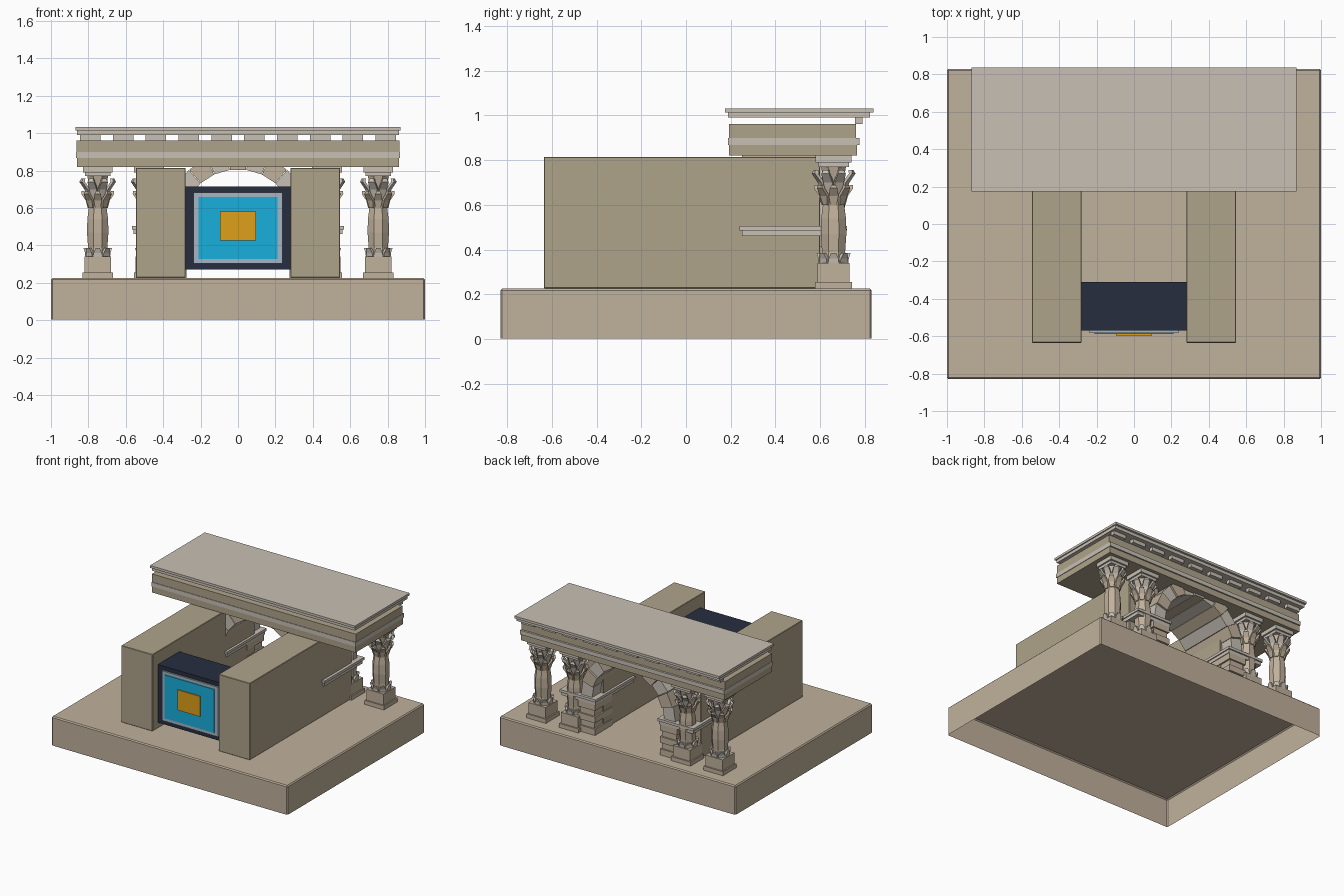
import bpy, bmesh, math
from mathutils import Matrix, Vector

if "Cube" in bpy.data.objects:
    bpy.data.objects.remove(bpy.data.objects["Cube"])

def mat(name, *c):
    m = bpy.data.materials.new(name)
    m.diffuse_color = (*c, 1)
    m.use_nodes = True
    m.node_tree.nodes["Principled BSDF"].inputs["Base Color"].default_value = m.diffuse_color
    return m

STONE = mat("stone", .53, .44, .33)
WALL = mat("wall_stone", .43, .37, .26)
PALE = mat("pale_stone", .58, .53, .46)
NAVY = mat("navy", .02, .027, .05)
GREY = mat("frame_grey", .38, .46, .55)
CYAN = mat("cyan", .01, .43, .72)
GOLD = mat("gold", .73, .35, .01)

def finish(name, bm, m, bevel=0):
    me = bpy.data.meshes.new(name)
    bmesh.ops.recalc_face_normals(bm, faces=bm.faces)
    bm.to_mesh(me)
    bm.free()
    ob = bpy.data.objects.new(name, me)
    bpy.context.collection.objects.link(ob)
    me.materials.append(m)
    if bevel:
        b = ob.modifiers.new("bevel", 'BEVEL')
        b.width, b.segments = bevel, 1
    return ob

def add_box(bm, x, y, z):
    c = [(a + b) / 2 for a, b in (x, y, z)]
    s = [b - a for a, b in (x, y, z)]
    bmesh.ops.create_cube(bm, size=1, matrix=Matrix.Translation(c) @ Matrix.Diagonal((*s, 1)))

def box(name, x, y, z, m, bevel=0):
    bm = bmesh.new()
    add_box(bm, x, y, z)
    return finish(name, bm, m, bevel)

def prism(name, pts, y0, y1, m):
    """xz outline extruded along y"""
    bm = bmesh.new()
    f = bm.faces.new([bm.verts.new((x, y0, z)) for x, z in pts])
    r = bmesh.ops.extrude_face_region(bm, geom=[f])
    bmesh.ops.translate(bm, vec=(0, y1 - y0, 0), verts=[v for v in r['geom'] if isinstance(v, bmesh.types.BMVert)])
    return finish(name, bm, m)

def lathe(name, prof, n, x, y, m):
    """(radius, z) profile turned with n flat sides"""
    bm = bmesh.new()
    rings = [[bm.verts.new((x + r * math.cos(math.tau * (i + .5) / n), y + r * math.sin(math.tau * (i + .5) / n), z))
              for i in range(n)] for r, z in prof]
    for a, b in zip(rings, rings[1:]):
        for i in range(n):
            bm.faces.new((a[i], a[i - 1], b[i - 1], b[i]))
    bm.faces.new(rings[0])
    bm.faces.new(rings[-1])
    return finish(name, bm, m)

def leaves(name, n, turn, spine, x, y, m):
    """ring of curling leaves; spine = (radius, z, half width)"""
    bm = bmesh.new()
    for i in range(n):
        rot = Matrix.Translation((x, y, 0)) @ Matrix.Rotation(math.tau * (i + turn) / n, 4, 'Z')
        rings = [[bm.verts.new(rot @ Vector((r + dx, s * w, z))) for dx, s in ((0, -1), (0, 1), (-.016, 1), (-.016, -1))]
                 for r, z, w in spine]
        for a, b in zip(rings, rings[1:]):
            for k in range(4):
                bm.faces.new((a[k - 1], a[k], b[k], b[k - 1]))
        bm.faces.new(rings[0])
        bm.faces.new(rings[-1])
    return finish(name, bm, m)

# platform, open underneath
plat = box("platform", (-1, 1), (-.83, .83), (.003, .225), STONE, .008)
bm = bmesh.new()
bm.from_mesh(plat.data)
bmesh.ops.delete(bm, geom=[f for f in bm.faces if f.normal.z < -.5], context='FACES_ONLY')
bm.to_mesh(plat.data)
bm.free()

# side walls, imposts and banded jambs
for s, side in ((-1, "left"), (1, "right")):
    sx = lambda a, b: tuple(sorted((s * a, s * b)))
    box(side + "_wall", sx(.28, .545), (-.635, .6), (.227, .815), WALL, .003)
    box(side + "_impost_lower", sx(.27, .56), (.25, .71), (.46, .485), PALE)
    box(side + "_impost_upper", sx(.262, .567), (.24, .72), (.485, .505), PALE)
    bm = bmesh.new()
    for i in range(5):
        d = .012 * (i % 2)
        add_box(bm, sx(.275 + d, .42 - d), (.5, .71 - d), (.225 + i * .047, .225 + (i + 1) * .047))
    finish(side + "_jamb_blocks", bm, STONE)

# arch of wedge blocks
N = 11
for i in range(N):
    a0, a1 = (math.pi * (i + e) / N for e in (.015, .985))
    ri, ro = .305, .40
    pts = [(r * math.cos(a), .502 + r * math.sin(a)) for r, a in ((ri, a0), (ro, a0), (ro, a1), (ri, a1))]
    prism("arch_block_%d" % i, pts, .25, .70 + .012 * (i % 2), STONE if i % 2 else PALE)

# columns
for i, x in enumerate((-.75, -.475, .475, .75)):
    n, y = "column_%d_" % i, .66
    sq = lambda part, h, z0, z1, m: box(n + part, (x - h, x + h), (y - h, y + h), (z0, z1), m)
    sq("plinth", .082, .225, .256, STONE)
    sq("die", .072, .256, .34, STONE)
    lathe(n + "shaft", [(.066, .34), (.056, .39), (.062, .47), (.06, .54), (.05, .61), (.046, .70), (.062, .78)], 8, x, y, STONE)
    leaves(n + "foot_leaves", 8, 0, [(.066, .335, .024), (.068, .36, .022), (.076, .385, .012)], x, y, PALE)
    leaves(n + "lower_leaves", 8, 0, [(.054, .60, .014), (.064, .64, .022), (.088, .675, .017), (.086, .69, .009)], x, y, STONE)
    leaves(n + "upper_leaves", 8, .5, [(.052, .65, .014), (.068, .70, .022), (.098, .74, .019), (.092, .757, .01)], x, y, PALE)
    sq("abacus_lower", .068, .77, .79, PALE)
    sq("abacus_upper", .08, .79, .82, PALE)

# entablature
box("architrave", (-.862, .862), (.192, .765), (.82, .868), WALL)
box("fillet_band", (-.866, .866), (.188, .775), (.868, .9), PALE)
box("frieze", (-.864, .864), (.192, .76), (.9, .962), WALL)
bm = bmesh.new()
for i in range(10):
    c = -.79 + i * 1.58 / 9
    add_box(bm, (c - .055, c + .055), (.755, .79), (.962, .99))
finish("dentils", bm, PALE)
box("cornice_lower", (-.86, .86), (.187, .822), (.99, 1.014), PALE)
box("cornice_upper", (-.868, .868), (.175, .838), (1.014, 1.032), PALE)

# framed panel between the walls
box("panel_housing", (-.28, .28), (-.57, -.31), (.27, .715), NAVY)
box("panel_frame", (-.238, .238), (-.582, -.57), (.302, .683), GREY)
box("panel_face", (-.21, .21), (-.588, -.58), (.328, .66), CYAN)
box("panel_emblem_block", (-.095, .095), (-.597, -.586), (.425, .58), GOLD)
